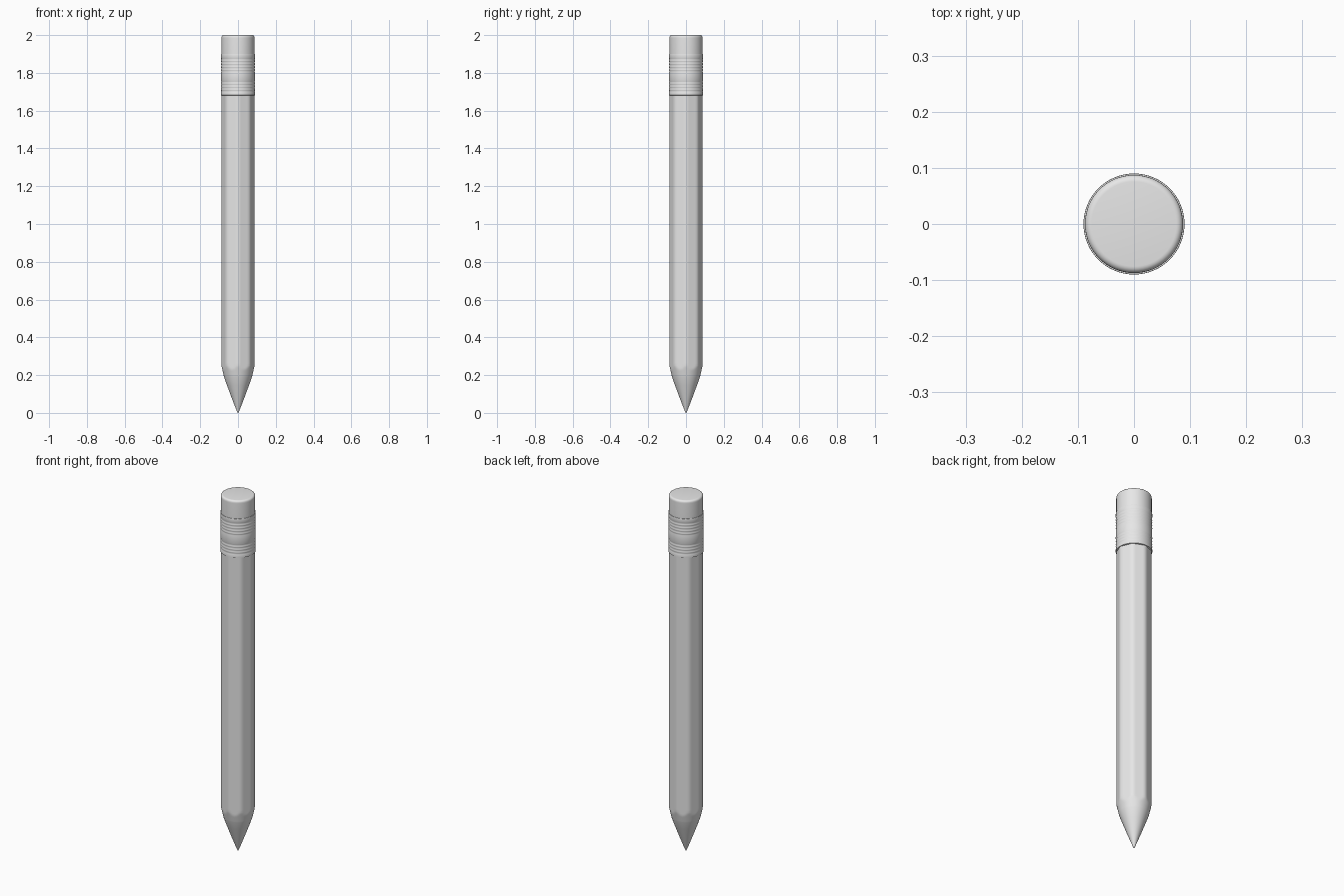
import bpy, bmesh, math

if "Cube" in bpy.data.objects:
    bpy.data.objects.remove(bpy.data.objects["Cube"])

grey = bpy.data.materials.new("light grey")
grey.diffuse_color = (0.8, 0.8, 0.8, 1)
grey.use_nodes = True
grey.node_tree.nodes["Principled BSDF"].inputs["Base Color"].default_value = grey.diffuse_color


def loft(name, profile, radius, steps=64):
    """Stack rings of the given heights; radius(angle, r, z) shapes each ring."""
    bm = bmesh.new()
    rings = []
    for r, z in profile:
        ring = []
        for i in range(steps):
            a = 2 * math.pi * i / steps
            q = radius(a, r, z)
            ring.append(bm.verts.new((q * math.cos(a), q * math.sin(a), z)))
        rings.append(ring)
    for lo, hi in zip(rings, rings[1:]):
        for i in range(steps):
            j = (i + 1) % steps
            bm.faces.new((lo[i], lo[j], hi[j], hi[i]))
    bm.faces.new(rings[0][::-1])
    bm.faces.new(rings[-1])
    me = bpy.data.meshes.new(name)
    bm.to_mesh(me)
    bm.free()
    me.materials.append(grey)
    ob = bpy.data.objects.new(name, me)
    bpy.context.collection.objects.link(ob)
    bpy.ops.object.select_all(action='DESELECT')
    ob.select_set(True)
    bpy.context.view_layer.objects.active = ob
    bpy.ops.object.shade_smooth_by_angle(angle=math.radians(35))
    return ob


def round_ring(a, r, z):
    return r


def octagon_ring(a, r, z):
    # eight flats with softened corners, trimmed by the sharpened cone
    dev = a % (math.pi / 4) - math.pi / 8
    return min(r, 0.083 / math.cos(dev), 0.0875)


# Shaft: octagonal barrel running down into the sharpened cone
cone = [(0.002, 0.0), (0.005, 0.006), (0.009, 0.016), (0.03, 0.07), (0.058, 0.145)]
cone += [(0.074 + 0.0135 * i / 8, 0.19 + 0.06 * i / 8) for i in range(9)]
loft("shaft", cone + [(0.0875, 0.265), (0.0875, 1.72)], octagon_ring)

# Ferrule: metal sleeve with two bands of fine ridges
ferrule = [(0.086, 1.68), (0.09, 1.682), (0.09, 1.695)]
for start, count in ((1.695, 4), (1.80, 5)):
    for k in range(count):
        for j in range(1, 7):
            t = j / 6
            ferrule.append((0.09 - 0.0015 * math.sin(math.pi * t), start + 0.016 * (k + t)))
ferrule += [(0.09, 1.898), (0.0895, 1.90), (0.085, 1.90)]
loft("ferrule", ferrule, round_ring)

# Eraser: plug with a rounded top rim
eraser = [(0.0875, 1.86), (0.0875, 1.985)]
for i in range(1, 7):
    t = math.pi / 2 * i / 6
    eraser.append((0.0755 + 0.012 * math.cos(t), 1.988 + 0.012 * math.sin(t)))
loft("eraser", eraser, round_ring)
